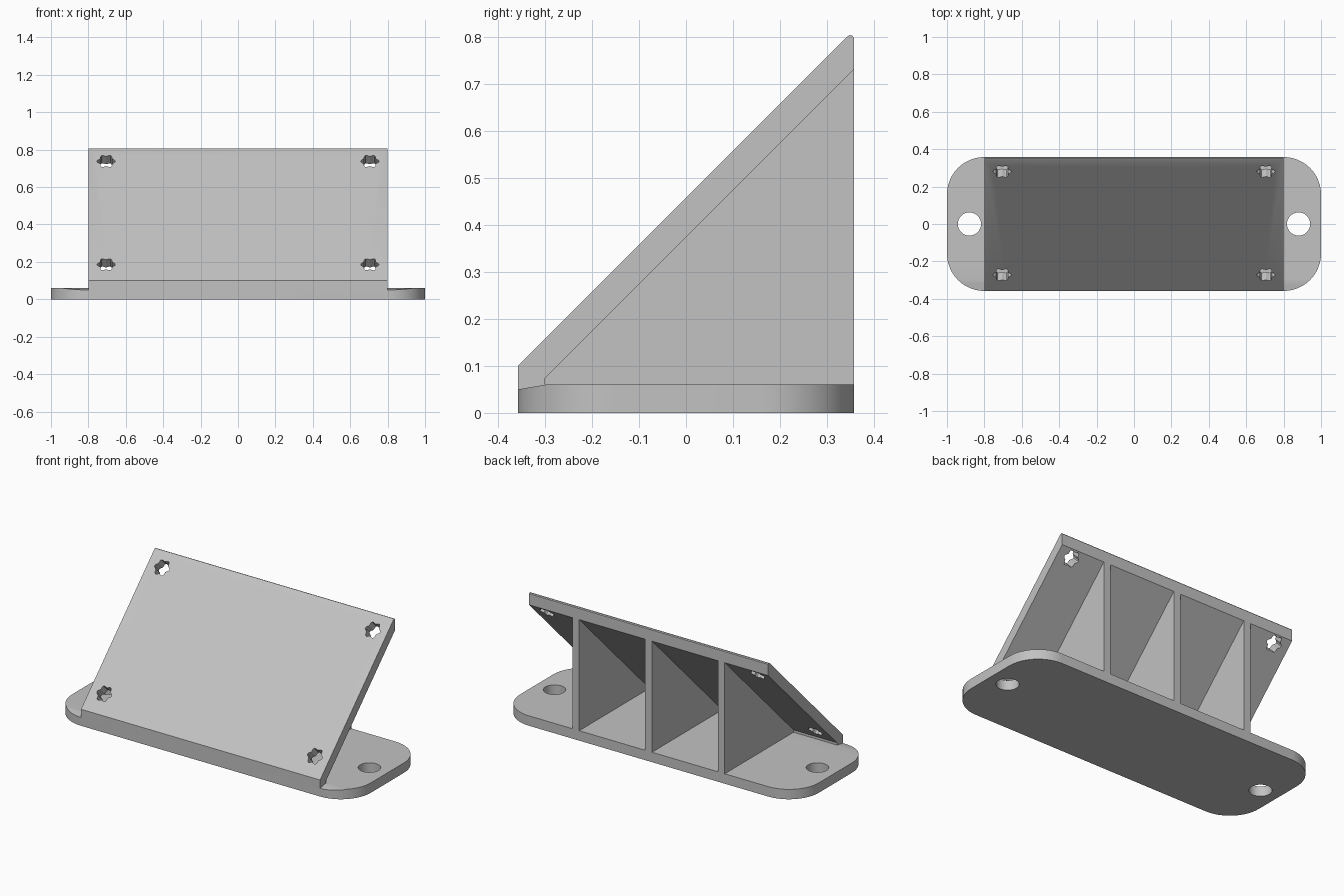
import bpy
import bmesh
from math import cos, sin, pi, radians
from mathutils import Matrix, Vector

if "Cube" in bpy.data.objects:
    bpy.data.objects.remove(bpy.data.objects["Cube"], do_unlink=True)

grey = bpy.data.materials.new("light_grey")
grey.use_nodes = True
grey.diffuse_color = (0.54, 0.54, 0.54, 1)
grey.node_tree.nodes["Principled BSDF"].inputs["Base Color"].default_value = grey.diffuse_color

DEPTH = 0.358     # half depth of the base
BASE_TOP = 0.06
WIDTH = 0.8       # half width of the sloped panel
SLOPE = 0.458     # panel face follows z = y + SLOPE


def prism(name, points, vector, trim=None):
    """Extrude a closed outline along a vector; trim optionally cuts with a plane."""
    bm = bmesh.new()
    face = bm.faces.new([bm.verts.new(p) for p in points])
    top = bmesh.ops.extrude_face_region(bm, geom=[face])["geom"]
    bmesh.ops.translate(bm, vec=vector, verts=[v for v in top if isinstance(v, bmesh.types.BMVert)])
    if trim:
        bmesh.ops.bisect_plane(bm, geom=bm.verts[:] + bm.edges[:] + bm.faces[:],
                               plane_co=trim[0], plane_no=trim[1], clear_outer=True)
        bmesh.ops.holes_fill(bm, edges=[e for e in bm.edges if e.is_boundary])
    bmesh.ops.recalc_face_normals(bm, faces=bm.faces[:])
    mesh = bpy.data.meshes.new(name)
    bm.to_mesh(mesh)
    bm.free()
    mesh.materials.append(grey)
    obj = bpy.data.objects.new(name, mesh)
    bpy.context.collection.objects.link(obj)
    return obj


def side_prism(name, profile, x0, x1):
    return prism(name, [(x0, y, z) for y, z in profile], (x1 - x0, 0, 0))


def drill(obj, cutters):
    """Subtract the cutters, bake the result and remove them."""
    for cutter in cutters:
        cutter.hide_render = True
        mod = obj.modifiers.new("hole", "BOOLEAN")
        mod.operation, mod.solver, mod.object = "DIFFERENCE", "EXACT", cutter
    bpy.context.view_layer.update()
    graph = bpy.context.evaluated_depsgraph_get()
    baked = bpy.data.meshes.new_from_object(obj.evaluated_get(graph))
    obj.modifiers.clear()
    obj.data = baked
    for cutter in cutters:
        bpy.data.objects.remove(cutter, do_unlink=True)


# Base plate with rounded corners, a bevelled front lip and two mounting holes
radius, steps = 0.2, 12
outline = []
for k, (sx, sy) in enumerate([(1, 1), (-1, 1), (-1, -1), (1, -1)]):
    for i in range(steps + 1):
        a = pi / 2 * (k + i / steps)
        outline.append((sx * (1 - radius) + radius * cos(a),
                        sy * (DEPTH - radius) + radius * sin(a), 0))
lip = (Vector((0, -0.30, BASE_TOP)), Vector((0, -0.01, 0.058)))
base = prism("base_plate", outline, (0, 0, BASE_TOP), lip)
drill(base, [prism("hole_cutter", [(s * 0.88 + 0.062 * cos(2 * pi * i / 40),
                                    0.062 * sin(2 * pi * i / 40), -0.1) for i in range(40)],
                   (0, 0, 0.3)) for s in (-1, 1)])

# Sloped panel with a softened top edge
panel = side_prism("sloped_panel", [
    (-DEPTH, 0.05), (-DEPTH, SLOPE - DEPTH), (0.344, SLOPE + 0.344), (0.349, 0.805),
    (0.354, 0.804), (DEPTH, 0.799), (DEPTH, 0.732), (-0.30, 0.074), (-0.30, BASE_TOP)],
    -WIDTH, WIDTH)

# Six-lobed screw holes, square to the panel
cutters = []
for x in (-0.705, 0.705):
    for y in (-0.272, 0.28):
        place = Matrix.Translation((x, y, y + SLOPE)) @ Matrix.Rotation(radians(45), 4, "X")
        ring = []
        for i in range(48):
            a = 2 * pi * i / 48
            r = 0.043 + 0.006 * cos(6 * a)
            ring.append(place @ Vector((r * cos(a), r * sin(a), 0.04)))
        cutters.append(prism("lobe_cutter", ring, Vector((0, 0.1, -0.1))))
drill(panel, cutters)

# Three triangular ribs behind the panel
for name, x in (("right_rib", -0.487), ("middle_rib", 0), ("left_rib", 0.487)):
    side_prism(name, [(-0.30, BASE_TOP), (DEPTH, BASE_TOP), (DEPTH, 0.732), (-0.30, 0.074)],
               x - 0.023, x + 0.023)

# Smooth only the curved walls
for obj in (base, panel):
    bpy.ops.object.select_all(action="DESELECT")
    obj.select_set(True)
    bpy.context.view_layer.objects.active = obj
    bpy.ops.object.shade_smooth_by_angle(angle=radians(25))
